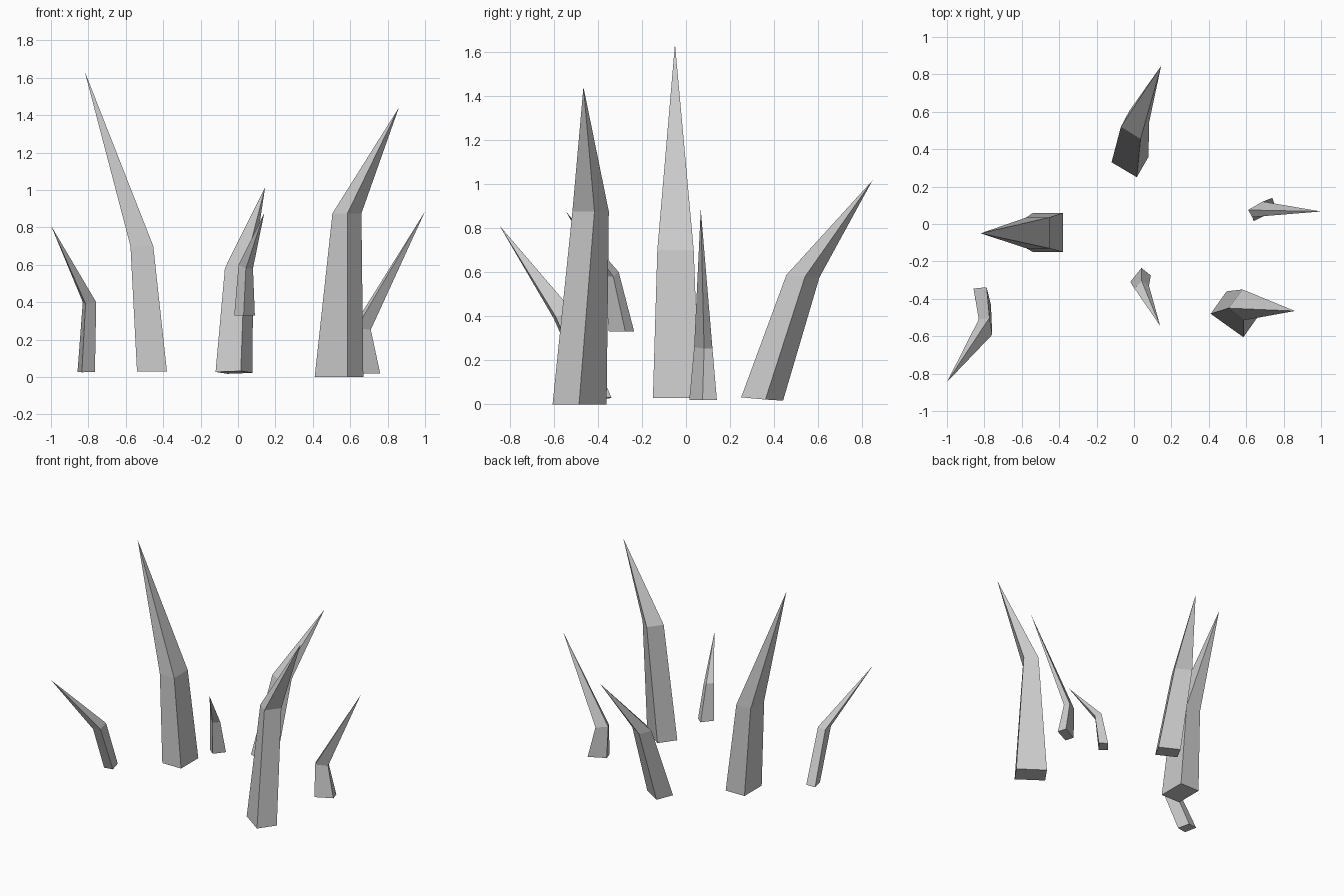
import bpy, bmesh
from mathutils import Vector

if "Cube" in bpy.data.objects:
    bpy.data.objects.remove(bpy.data.objects["Cube"])


def ring(corners):
    """Three corners; the fourth completes the parallelogram."""
    a, b, c = (Vector(p) for p in corners)
    return [a, b, c, a + c - b]


def spike(name, base, bend, tip):
    """Four-sided bent spike: base ring, bend ring, pointed tip."""
    bm = bmesh.new()
    lo = [bm.verts.new(p) for p in ring(base)]
    mid = [bm.verts.new(p) for p in ring(bend)]
    top = bm.verts.new(tip)
    bm.faces.new(lo[::-1])
    for i in range(4):
        j = (i + 1) % 4
        bm.faces.new((lo[i], lo[j], mid[j], mid[i]))
        bm.faces.new((mid[i], mid[j], top))
    bmesh.ops.recalc_face_normals(bm, faces=bm.faces)
    mesh = bpy.data.meshes.new(name)
    bm.to_mesh(mesh)
    bm.free()
    obj = bpy.data.objects.new(name, mesh)
    bpy.context.collection.objects.link(obj)


# Tallest spike, left of centre
spike("tall_left_spike",
      [(-.54, -.15, .03), (-.38, -.15, .03), (-.38, .06, .03)],
      [(-.575, -.13, .70), (-.453, -.13, .70), (-.453, .035, .70)],
      (-.82, -.05, 1.635))

# Spike leaning to the back
spike("back_spike",
      [(-.12, .33, .027), (.015, .25, .032), (.078, .36, .022)],
      [(-.07, .52, .583), (.035, .455, .587), (.08, .54, .58)],
      (.145, .845, 1.015))

# Thick spike at front right
spike("thick_right_spike",
      [(.41, -.48, 0), (.585, -.605, 0), (.67, -.485, 0)],
      [(.505, -.45, .875), (.585, -.515, .875), (.66, -.415, .875)],
      (.86, -.465, 1.44))

# Small spike leaning right
spike("small_right_spike",
      [(.62, .08, .02), (.64, .015, .02), (.76, .075, .02)],
      [(.61, .075, .26), (.632, .037, .26), (.71, .082, .253)],
      (1.0, .067, .885))

# Short raised spike at front centre
spike("small_front_spike",
      [(-.02, -.31, .33), (.03, -.35, .33), (.09, -.275, .33)],
      [(.003, -.345, .60), (.042, -.37, .58), (.08, -.33, .58)],
      (.14, -.545, .875))

# Small spike leaning to the front left
spike("small_left_spike",
      [(-.858, -.345, .028), (-.835, -.437, .025), (-.765, -.43, .028)],
      [(-.83, -.51, .40), (-.815, -.60, .39), (-.758, -.592, .40)],
      (-1.0, -.845, .81))
